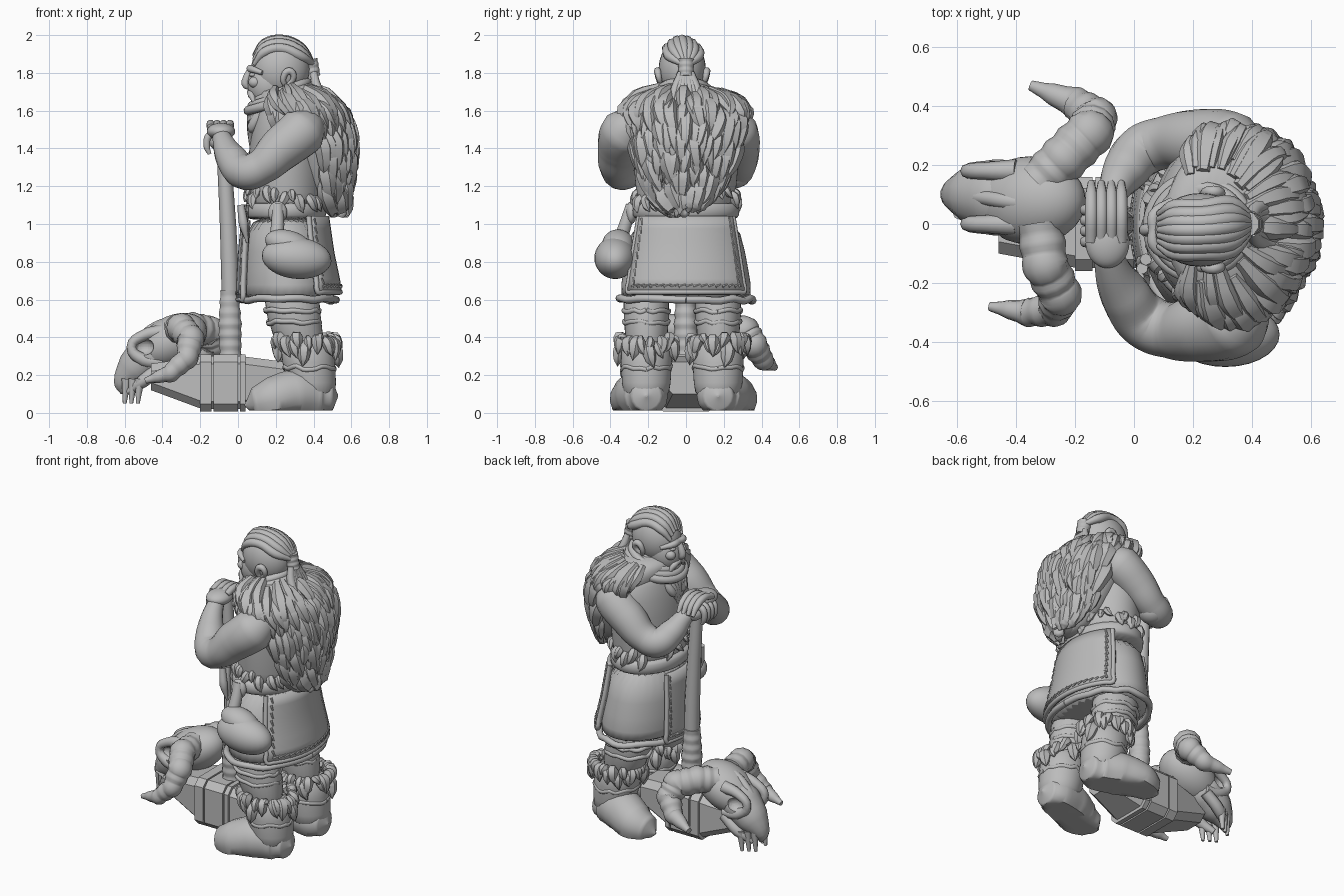
import bpy, bmesh, math, random
from mathutils import Vector, Euler

random.seed(4)
cube = bpy.data.objects.get("Cube")
if cube:
    bpy.data.objects.remove(cube, do_unlink=True)
grey = bpy.data.materials.new("stone_grey")
grey.use_nodes = True
grey.diffuse_color = (.5, .5, .5, 1)
grey.node_tree.nodes["Principled BSDF"].inputs["Base Color"].default_value = grey.diffuse_color

# Helpers
def add_object(name, mesh):
    obj = bpy.data.objects.new(name, mesh)
    bpy.context.collection.objects.link(obj)
    mesh.materials.clear()
    mesh.materials.append(grey)
    return obj

def add_mesh(name, bm):
    bmesh.ops.recalc_face_normals(bm, faces=bm.faces)
    mesh = bpy.data.meshes.new(name)
    bm.to_mesh(mesh)
    bm.free()
    return add_object(name, mesh)

def ball(name, center, size, rot=(0, 0, 0)):
    bm = bmesh.new()
    bmesh.ops.create_uvsphere(bm, u_segments=28, v_segments=18, radius=1)
    turn = Euler(rot).to_matrix()
    for v in bm.verts:
        v.co = turn @ (v.co * Vector(size)) + Vector(center)
    return add_mesh(name, bm)

def tubes(name, strands, sides=3, steps=4):
    """Smooth tapered strands; each point is x, y, z, radius."""
    curve = bpy.data.curves.new(name, "CURVE")
    curve.dimensions, curve.use_fill_caps = "3D", True
    curve.bevel_depth, curve.bevel_resolution, curve.resolution_u = 1, sides, steps
    for strand in strands:
        spline = curve.splines.new("BEZIER")
        spline.bezier_points.add(len(strand) - 1)
        for point, (x, y, z, r) in zip(spline.bezier_points, strand):
            point.co, point.radius = (x, y, z), r
            point.handle_left_type = point.handle_right_type = "AUTO"
    path = bpy.data.objects.new(name + "_path", curve)
    bpy.context.collection.objects.link(path)
    bpy.context.view_layer.update()
    mesh = bpy.data.meshes.new_from_object(path.evaluated_get(bpy.context.evaluated_depsgraph_get()))
    bpy.data.objects.remove(path, do_unlink=True)
    return add_object(name, mesh)

def ribbed(strand, cuts=4, depth=.92):
    """Subdivide a strand and pinch every other point."""
    out = []
    for start, end in zip(strand, strand[1:]):
        for i in range(cuts):
            x, y, z, r = [a + (b - a) * i / cuts for a, b in zip(start, end)]
            out.append((x, y, z, r * depth if i % 2 else r))
    return out + [strand[-1]]

def surface(rings, z, angle, out=0):
    """Point on stacked elliptical rings (z, cx, cy, rx, ry); angle zero is the back."""
    z = min(max(z, rings[0][0]), rings[-1][0])
    for low, high in zip(rings, rings[1:]):
        if z <= high[0]:
            break
    t = (z - low[0]) / (high[0] - low[0])
    cx, cy, rx, ry = [a + (b - a) * t for a, b in zip(low[1:], high[1:])]
    return Vector((cx + (rx + out) * math.cos(angle), cy + (ry + out) * math.sin(angle), z))

def bridge(name, loops):
    """Skin closed loops of points and cap both ends."""
    bm = bmesh.new()
    loops = [[bm.verts.new(p) for p in loop] for loop in loops]
    for a, b in zip(loops, loops[1:]):
        for i in range(len(a)):
            bm.faces.new((a[i - 1], a[i], b[i], b[i - 1]))
    bm.faces.new(loops[0])
    bm.faces.new(loops[-1])
    return add_mesh(name, bm)

def loft(name, rings, count=32):
    obj = bridge(name, [[surface(rings, ring[0], math.tau * i / count) for i in range(count)] for ring in rings])
    obj.modifiers.new("smooth", "SUBSURF").levels = 1

def band(name, rings, z, radius, out=0, wobble=0):
    heights = [z + random.uniform(-wobble, wobble) for i in range(24)]
    tubes(name, [[(*surface(rings, heights[i % 24], math.tau * i / 24, out), radius) for i in range(25)]], 2, 2)

def fur(name, rings, rows, length, width, arc=math.pi, count=24, lift=.02):
    """Rows of overlapping locks hanging down a ring surface."""
    strands = []
    for row, z in enumerate(rows):
        for i in range(count):
            angle = arc * (2 * (i + .5 * (row % 2)) / count - 1) + random.uniform(-.08, .08)
            top, drift, size = z + random.uniform(-.03, .03), random.uniform(-.2, .2), random.uniform(.7, 1.25)
            strands.append([(*surface(rings, top - length * size * t, angle + drift * t * t, o * lift), width * size * r)
                            for t, o, r in ((0, -1, .5), (.35, .3, 1), (.7, .7, .75), (1, 1, .05))])
    tubes(name, strands, 1, 3)

def skirt_panel(name, middle, top, bottom, half):
    """Curved hide plate on the skirt with rolled rim and stitching."""
    def point(u, v, out):
        return surface(skirt, bottom + (top - bottom) * v, middle + half * u, out)
    bm = bmesh.new()
    grid = [[bm.verts.new(point(i / 6 - 1, j / 6, .015)) for i in range(13)] for j in range(7)]
    for a, b in zip(grid, grid[1:]):
        for i in range(12):
            bm.faces.new((a[i], a[i + 1], b[i + 1], b[i]))
    solid = add_mesh(name, bm).modifiers.new("thick", "SOLIDIFY")
    solid.thickness, solid.offset = .03, 0
    edge = [(-1, 1 - i / 8) for i in range(8)] + [(i / 8 - 1, 0) for i in range(17)] + [(1, i / 8) for i in range(1, 9)]
    tubes(name + "_rim", [[(*point(u, v, .02), .015) for u, v in edge]], 2, 2)
    inner = [(u * .88, .07 + v * .9) for u, v in edge]
    tubes(name + "_stitching", [[(*point(*a, .028), .008), (*point(b[0] * .95, b[1] + .03, .032), .004)]
                                for a, b in zip(inner, inner[1:])], 1, 1)

def block(name, sections, chamfer):
    """Eight-sided sections along x: x, half width, bottom, top."""
    loops = []
    for x, w, low, high in sections:
        half = [(w - chamfer, low), (w, low + chamfer), (w, high - chamfer), (w - chamfer, high)]
        loops.append([(x, y, z) for y, z in half] + [(x, -y, z) for y, z in reversed(half)])
    bridge(name, loops)

# Legs and boots
for side, cy, toe in (("right", -.21, -.285), ("left", .17, .26)):
    leg = [(.3, .35, cy, .13, .11), (.5, .29, cy, .14, .12), (.7, .28, cy, .16, .13)]
    loft(side + "_leg", leg)
    for z in (.48, .54):
        band(side + "_leg_wrap", leg, z, .014, -.004, .008)
    shaft = [(.06, .4, cy, .12, .12), (.16, .39, cy, .13, .13), (.26, .375, cy, .14, .135), (.4, .36, cy, .15, .14)]
    loft(side + "_boot_shaft", shaft)
    band(side + "_boot_crease", shaft, .24, .014, -.008, .012)
    foot = tubes(side + "_boot_foot", [[(.53, cy, .09, .005), (.5, cy, .09, .08), (.43, cy, .09, .115),
                                        (.3, (cy + toe) / 2, .1, .13), (.18, toe, .07, .12),
                                        (.09, toe, .05, .085), (.035, toe, .04, .005)]], 6, 8)
    for v in foot.data.vertices:
        v.co.z = max(v.co.z, .012)
    fur(side + "_boot_fur", shaft, (.43, .4), .11, .032, count=15, lift=.022)

# Skirt
skirt = [(.58, .27, 0, .25, .355), (.66, .27, 0, .25, .35), (.85, .255, 0, .225, .315), (1.06, .25, 0, .2, .275)]
loft("skirt", skirt)
band("skirt_hem", skirt, .6, .02, 0, .008)
skirt_panel("back_panel", 0, 1.04, .64, .98)
skirt_panel("front_panel", math.pi, 1.02, .6, .45)

# Torso, belt and pouch
torso = [(1, .25, 0, .2, .26), (1.15, .26, 0, .2, .26), (1.4, .26, 0, .21, .29), (1.6, .27, 0, .18, .28), (1.7, .25, 0, .12, .15)]
loft("torso", torso)
belt = [(1.02, .25, 0, .205, .27), (1.04, .25, 0, .22, .285), (1.1, .25, 0, .22, .285), (1.12, .25, 0, .205, .27)]
loft("belt", belt)
ball("belt_buckle", (.21, -.29, 1.06), (.05, .03, .06))
fur("waist_fur", torso, (1.18,), .08, .026, count=26, lift=.025)
tubes("hip_tassels", [[(.04 - i / 80, -.12 - i * .03, 1.1, .02), (.03, -.13 - i * .03, 1, .026),
                       (.05, -.12 - i * .03, .9, .006)] for i in range(3)], 2)
ball("pouch", (.31, -.375, .82), (.185, .11, .11), (0, .1, 0))
ball("pouch_flap", (.27, -.36, .89), (.13, .085, .075), (0, .3, 0))
tubes("pouch_strap", [[(.21, -.29, 1.1, .03), (.21, -.32, 1, .035), (.2, -.36, .88, .04)]])

# Fur cloak with a rolled collar
cloak = [(1.06, .5, 0, .06, .05), (1.15, .45, 0, .11, .16), (1.3, .42, 0, .17, .23), (1.45, .38, 0, .215, .28),
         (1.6, .33, 0, .22, .32), (1.68, .28, 0, .19, .25), (1.73, .26, 0, .14, .16)]
loft("cloak", cloak)
fur("cloak_fur_lower", cloak, (1.25, 1.34, 1.43, 1.52, 1.6), .23, .044, arc=1.35, count=14, lift=.026)
fur("cloak_fur_shoulders", cloak, (1.63, 1.68, 1.72), .16, .042, arc=2.3, count=19, lift=.022)
for k in range(3):
    loop = [math.tau * i / 24 for i in range(25)]
    tubes("collar_roll", [[(.23 + (.175 - k * .02) * math.cos(a), (.17 - k * .02) * math.sin(a) - .01,
                            1.65 + k * .025 + .05 * math.cos(a), .026) for a in loop]], 2, 2)

# Arms and hands
tubes("right_arm", [[(.4, -.24, 1.56, .06), (.34, -.32, 1.49, .13), (.23, -.35, 1.4, .12), (.12, -.36, 1.3, .095),
                     (.04, -.33, 1.275, .095), (-.03, -.24, 1.34, .085), (-.08, -.13, 1.44, .055), (-.09, -.06, 1.49, .04)]], 6, 8)
tubes("left_arm", [[(.4, .2, 1.56, .06), (.33, .26, 1.49, .12), (.22, .28, 1.4, .11), (.1, .275, 1.3, .09),
                    (.03, .25, 1.28, .09), (-.03, .18, 1.34, .078), (-.07, .11, 1.42, .052), (-.09, .06, 1.44, .04)]], 6, 8)
for side, y in (("right", -.34), ("left", .26)):
    ball(side + "_elbow", (.08, y, 1.255), (.08, .075, .065))
ball("right_palm", (-.09, -.06, 1.49), (.075, .09, .045))
ball("left_palm", (-.09, .05, 1.43), (.06, .08, .045))
fingers = []
for i in range(4):
    x, y = -.145 + i * .034, -.06 + i * .036
    fingers.append([(x, -.06, 1.51, .02), (x, .03, 1.53, .022), (x, .1, 1.5, .02), (x, .14, 1.45, .012)])
    fingers.append([(-.1, y, 1.47, .02), (-.15, y, 1.47, .021), (-.165, y, 1.41, .018), (-.15, y, 1.37, .01)])
tubes("fingers", fingers, 3)

# Head
ball("skull", (.225, -.02, 1.82), (.155, .125, .16))
ball("face", (.165, -.02, 1.74), (.115, .1, .13))
ball("neck", (.25, -.01, 1.66), (.12, .12, .12))
tubes("nose", [[(.065, -.02, 1.82, .015), (.045, -.02, 1.77, .022), (.04, -.02, 1.74, .022), (.065, -.02, 1.72, .014)]])
tubes("brow", [[(.13, -.12 + i * .05, 1.8, .012) if i in (0, 4) else (.068, -.12 + i * .05, 1.822, .02) for i in range(5)]])
for side, s in (("right", -1), ("left", 1)):
    ball(side + "_eye", (.078, -.02 + s * .045, 1.79), (.018, .02, .012))
    ball(side + "_cheek", (.09, -.02 + s * .055, 1.75), (.035, .03, .03))
    tubes(side + "_ear", [[(.25, -.02 + s * .11, 1.73, .012), (.24, -.02 + s * .125, 1.77, .016), (.27, -.02 + s * .13, 1.81, .02),
                           (.295, -.02 + s * .125, 1.78, .016), (.26, -.02 + s * .11, 1.73, .01)]])
# Swept crest of hair, gathered in a tied tail
hair, tail, beard = [], [], []
for i in range(-3, 4):
    y, drop = i * .026, .005 * i * i
    hair.append([(.085, -.02 + y * .7, 1.89 - drop, .012), (.14, y - .02, 1.955 - drop, .026), (.23, y - .02, 1.975 - drop, .028),
                 (.33, y - .01, 1.935 - drop, .028), (.395, y * .3, 1.85, .016)])
    tail.append([(.4, y / 3, 1.8, .02), (.42, y * .7, 1.72, .026), (.49, y, 1.62, .02), (.54, y, 1.52, .005)])
    w = abs(i) / 3
    beard.append([(.1 + w * .1, y - .02, 1.67 + w * .03, .02), (.085 + w * .05, y - .02, 1.6, .034),
                  (.075, y * .7 - .02, 1.51, .028), (.07, y * .4 - .02, 1.38 + w * .1, .006)])
for s in (-1, 1):
    beard.append([(.06, -.02, 1.7, .014), (.07, -.02 + s * .04, 1.685, .02), (.09, -.02 + s * .075, 1.63, .006)])
tubes("hair_crest", hair, 2)
tubes("hair_tie", [ribbed([(.38, 0, 1.87, .045), (.4, 0, 1.78, .04)], 6)])
tubes("hair_tail", tail, 2)
tubes("beard", beard, 2)

# Hammer
tubes("long_handle", [[(-.04, 0, .28, .045), (-.045, 0, .8, .046), (-.08, 0, 1.46, .036)]], 4)
tubes("handle_grip", [ribbed([(-.04, 0, .3, .062), (-.042, 0, .47, .066), (-.045, 0, .65, .052)], 6)])
block("hammer_head", [(-.46, .1, .12, .26), (-.19, .15, .02, .3), (.02, .15, .02, .3), (.25, .11, .1, .27)], .04)
for start, end in ((-.2, -.14), (-.13, .0), (.01, .04)):
    block("hammer_band", [(start, .16, .008, .31), (end, .16, .008, .31)], .04)

# Horned animal skull
cranium = ball("animal_cranium", (-.35, .08, .38), (.2, .15, .13), (0, -.5, 0))
snout = tubes("animal_snout", [[(-.36, .08, .39, .1), (-.46, .09, .31, .125), (-.55, .1, .23, .1), (-.61, .1, .15, .05), (-.61, .1, .1, .01)]], 5)
bones = []
for s in (-1, 1):
    cutter = ball("socket_cutter", (-.5, .09 + s * .125, .35), (.055, .05, .045))
    cutter.hide_render = True
    cutter.hide_set(True)
    for target in (cranium, snout):
        cut = target.modifiers.new("socket", "BOOLEAN")
        cut.operation, cut.object = "DIFFERENCE", cutter
    y = .09 + s * .09
    bones.append([(-.4, y, .43, .04), (-.5, y, .41, .03), (-.565, y, .35, .025), (-.5, y, .28, .035), (-.4, y, .27, .03)])
    bones.append([(-.4, y, .25, .035), (-.5, y, .17, .035), (-.58, y - s * .04, .11, .02)])
    for i in range(3):
        x = -.52 - i * .035
        bones.append([(x, y - s * i * .02, .18, .026), (x - .01, y - s * i * .02, .05, .01)])
tubes("cheekbones_and_teeth", bones, 2)
tubes("nose_ridge", [[(-.22, .06, .48, .02), (-.4, .075, .47, .03), (-.52, .09, .39, .025), (-.61, .1, .25, .01)]])
tubes("right_horn", [ribbed([(-.32, .0, .44, .08), (-.3, -.14, .45, .08), (-.25, -.24, .39, .075),
                             (-.27, -.29, .29, .06), (-.36, -.3, .21, .05), (-.49, -.28, .17, .015)])], 4)
tubes("left_horn", [ribbed([(-.32, .14, .44, .08), (-.24, .22, .45, .085), (-.15, .31, .43, .085),
                            (-.13, .36, .36, .075), (-.2, .41, .28, .058), (-.35, .47, .24, .018)])], 4)

# Shading
bpy.ops.object.select_all(action="DESELECT")
for obj in bpy.context.scene.objects:
    if obj.type == "MESH" and not obj.hide_render and not obj.name.startswith("hammer_"):
        obj.select_set(True)
        bpy.context.view_layer.objects.active = obj
bpy.ops.object.shade_smooth_by_angle(angle=math.radians(50))
